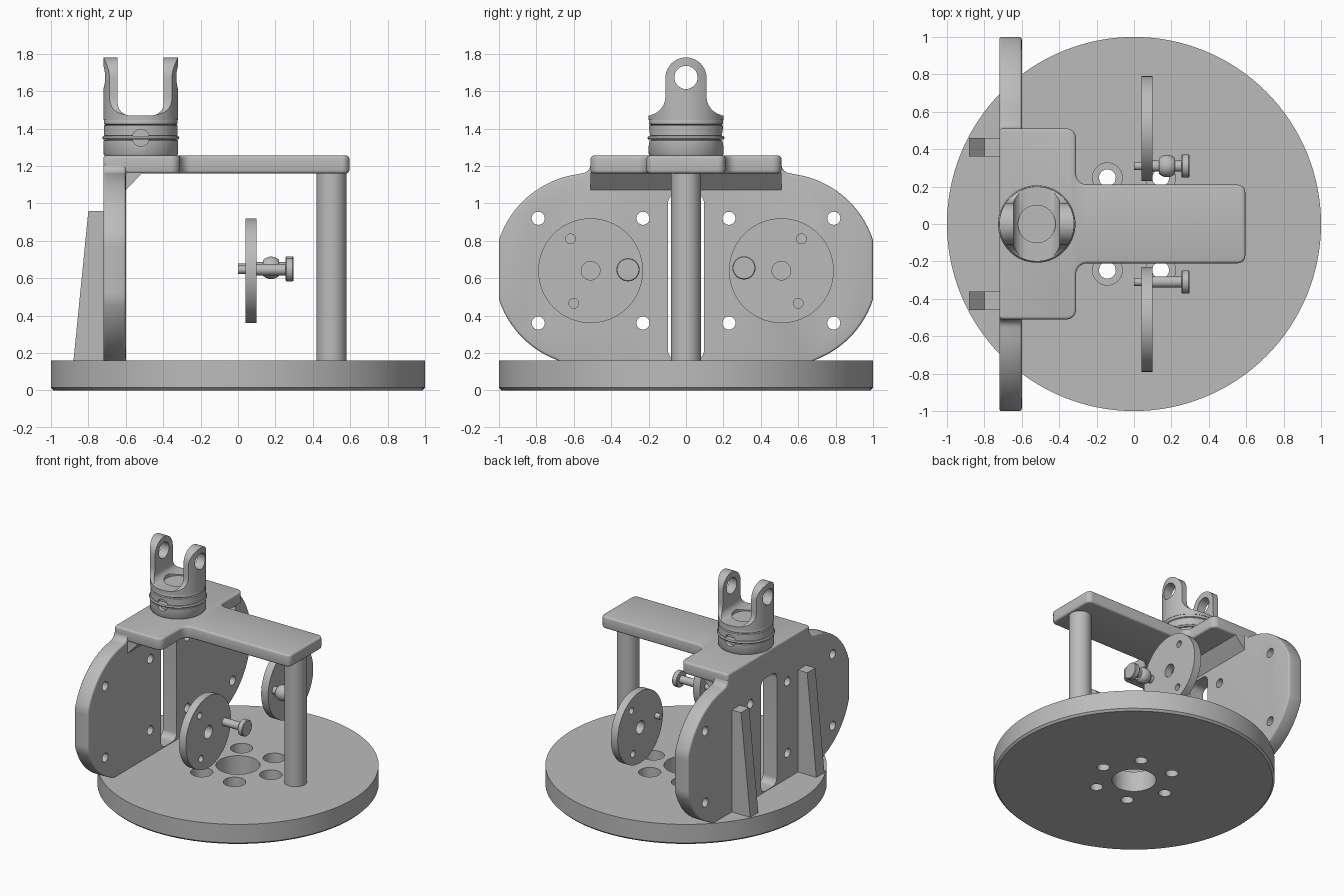
import bpy, bmesh, math
from mathutils import Vector, Matrix

old = bpy.data.objects.get("Cube")
if old:
    bpy.data.objects.remove(old, do_unlink=True)

GREY = (0.5, 0.5, 0.5, 1)
metal = bpy.data.materials.new("plain_grey")
metal.use_nodes = True
metal.diffuse_color = GREY
metal.node_tree.nodes["Principled BSDF"].inputs["Base Color"].default_value = GREY

# Maps (a, b, t) to model space for an extrusion or spin along each axis
AXES = {
    "x": lambda a, b, t: (t, a, b),
    "y": lambda a, b, t: (a, t, b),
    "z": lambda a, b, t: (a, b, t),
}


def finish(name, bm):
    bmesh.ops.recalc_face_normals(bm, faces=bm.faces)
    mesh = bpy.data.meshes.new(name)
    bm.to_mesh(mesh)
    bm.free()
    mesh.materials.append(metal)
    obj = bpy.data.objects.new(name, mesh)
    bpy.context.collection.objects.link(obj)
    return obj


def prism(name, pts, axis, lo, hi):
    """Extrude a flat outline along an axis."""
    bm = bmesh.new()
    verts = [bm.verts.new(AXES[axis](a, b, lo)) for a, b in pts]
    bmesh.ops.remove_doubles(bm, verts=verts, dist=0.0005)
    bm.verts.ensure_lookup_table()
    face = bm.faces.new(list(bm.verts))
    new = bmesh.ops.extrude_face_region(bm, geom=[face])["geom"]
    shift = Vector(AXES[axis](0, 0, hi - lo))
    bmesh.ops.translate(bm, vec=shift, verts=[v for v in new if isinstance(v, bmesh.types.BMVert)])
    return finish(name, bm)


def lathe(name, profile, axis="z", centre=(0, 0), seg=48):
    """Spin (radius, height) pairs about an axis and cap both ends."""
    bm = bmesh.new()
    turns = [2 * math.pi * i / seg for i in range(seg)]
    rings = [[bm.verts.new(AXES[axis](centre[0] + r * math.cos(t), centre[1] + r * math.sin(t), h))
              for t in turns] for r, h in profile]
    for low, high in zip(rings, rings[1:]):
        for i in range(seg):
            j = (i + 1) % seg
            bm.faces.new((low[i], low[j], high[j], high[i]))
    bm.faces.new(rings[0])
    bm.faces.new(rings[-1])
    return finish(name, bm)


def rod(name, r, axis, centre, lo, hi, seg=32):
    return lathe(name, [(r, lo), (r, hi)], axis, centre, seg)


def rounded(pts, radii, steps=8):
    """Replace polygon corners with circular arcs."""
    out = []
    for i, (p, r) in enumerate(zip(pts, radii)):
        p = Vector(p)
        if r == 0:
            out.append(tuple(p))
            continue
        u = (Vector(pts[i - 1]) - p).normalized()
        v = (Vector(pts[(i + 1) % len(pts)]) - p).normalized()
        half = u.angle(v) / 2
        a, b, w = p + u * r / math.tan(half), p + v * r / math.tan(half), math.sin(half)
        for k in range(steps + 1):
            t = k / steps
            c0, c1, c2 = (1 - t) ** 2, 2 * w * t * (1 - t), t * t
            out.append(tuple((a * c0 + p * c1 + b * c2) / (c0 + c1 + c2)))
    return out


def apply(obj, mod):
    with bpy.context.temp_override(object=obj, active_object=obj, selected_objects=[obj]):
        bpy.ops.object.modifier_apply(modifier=mod.name)


def boolean(obj, cutters, operation="DIFFERENCE"):
    for c in cutters:
        mod = obj.modifiers.new("cut", "BOOLEAN")
        mod.operation, mod.solver, mod.object = operation, "EXACT", c
        apply(obj, mod)
        bpy.data.objects.remove(c, do_unlink=True)


def soften(obj, width):
    mod = obj.modifiers.new("edge", "BEVEL")
    mod.width, mod.segments, mod.limit_method = width, 3, "ANGLE"
    mod.angle_limit = math.radians(60)
    apply(obj, mod)


# Round base with a centre bore and six counterbored bolt holes
base = lathe("base_disc", [(0.985, 0), (1, 0.015), (1, 0.16)], seg=128)
cuts = [rod("cutter", 0.157, "z", (0, 0), -1, 1, 48)]
for i in range(6):
    spot = [0.285 * f(i * math.pi / 3) for f in (math.cos, math.sin)]
    cuts += [rod("cutter", 0.045, "z", spot, -1, 1), rod("cutter", 0.08, "z", spot, 0.08, 1)]
boolean(base, cuts)

# Upright plate with two round wings
wing = [(0.51 + 0.515 * math.cos(a), 0.645 + 0.515 * math.sin(a))
        for a in [math.radians(-78 + 4 * i) for i in range(42)]]
wing = [(min(y, 1), z) for y, z in wing if z > 0.15 and y > 0.56]
wing = [(wing[0][0] - 0.02, 0.14)] + wing
wing += [(0.56 - 0.05 * math.sin(t), 1.21 - 0.05 * math.cos(t))
         for t in [math.pi / 2 * k / 6 for k in range(7)]]
plate = prism("upright_plate", wing + [(-y, z) for y, z in reversed(wing)], "x", -0.72, -0.6)
soften(plate, 0.02)
slot = [(-0.097, 0.165), (0.097, 0.165), (0.097, 1.05), (-0.097, 1.05)]
cuts = [prism("cutter", rounded(slot, [0.05] * 4), "x", -1, 0)]
cuts += [rod("cutter", 0.035, "x", (y, z), -1, 0)
         for y in (-0.79, -0.23, 0.23, 0.79) for z in (0.36, 0.92)]
boolean(plate, cuts)

# Tapered ribs behind the plate
for side, s in (("left", 1), ("right", -1)):
    prism("rib_" + side, [(-0.88, 0.155), (-0.71, 0.155), (-0.71, 0.96), (-0.8, 0.96)],
          "y", s * 0.36, s * 0.46)

# T-shaped top plate, its corner gusset and the support column
tee = [(-0.72, -0.51), (-0.31, -0.51), (-0.31, -0.21), (0.595, -0.21),
       (0.595, 0.21), (-0.31, 0.21), (-0.31, 0.51), (-0.72, 0.51)]
top = prism("top_plate", rounded(tee, [0.02, 0.05, 0.06, 0.04, 0.04, 0.06, 0.05, 0.02]), "z", 1.16, 1.255)
soften(top, 0.015)
prism("gusset", [(-0.61, 1.07), (-0.6, 1.07), (-0.51, 1.165), (-0.61, 1.165)], "y", -0.51, 0.51)
rod("support_column", 0.08, "z", (0.5, 0), 0.155, 1.165, 40)

# Crank discs with pins; only one pin carries a ball
for side, s, pin_z in (("back", 1, 0.655), ("front", -1, 0.645)):
    disc = rod("crank_disc_" + side, 0.28, "x", (s * 0.51, 0.64), 0.04, 0.1, 72)
    boolean(disc, [rod("cutter", r, "x", (s * y, z), -1, 1)
                   for r, y, z in ((0.05, 0.51, 0.64), (0.026, 0.617, 0.81), (0.026, 0.6, 0.465))])
    pin = [(0.022, 0), (0.022, 0.05), (0.03, 0.05), (0.03, 0.255),
           (0.058, 0.255), (0.062, 0.26), (0.062, 0.292), (0.058, 0.297)]
    lathe("crank_pin_" + side, pin, "x", (s * 0.31, pin_z), 32)
ball = [(0.06 * math.cos(t), 0.177 + 0.06 * math.sin(t)) for t in [0.13 * k for k in range(-6, 7)]]
lathe("pin_ball", ball, "x", (0.31, 0.655), 32)

# Swivel body of the fork, with a side socket at front and back
FX = -0.52
body = lathe("fork_body", [(0.19, 1.25), (0.2, 1.265), (0.2, 1.335), (0.19, 1.34), (0.19, 1.36),
                           (0.197, 1.362), (0.197, 1.415), (0.19, 1.42), (0.197, 1.425),
                           (0.197, 1.445), (0.19, 1.46)], centre=(FX, 0), seg=64)
boolean(body, [rod("cutter", 0.045, "y", (FX, 1.35), s * 0.165, s * 0.3) for s in (1, -1)])
seal = [(0.185, 1.34), (0.201, 1.341), (0.207, 1.35), (0.201, 1.359), (0.185, 1.36)]
lathe("seal_ring", seal, centre=(FX, 0), seg=64)

# Fork ears: a cylinder trimmed by the ear outline, then slotted and bored
ears = rod("fork_ears", 0.2, "z", (FX, 0), 1.445, 1.9, 64)
outline = [(-0.25, 1.4), (0.25, 1.4), (0.25, 1.47), (0.11, 1.47),
           (0.11, 1.78), (-0.11, 1.78), (-0.11, 1.47), (-0.25, 1.47)]
outline = rounded(outline, [0, 0, 0, 0.1, 0.1099, 0.1099, 0.1, 0])
boolean(ears, [prism("cutter", outline, "x", -1, 0)], "INTERSECT")
gap = [(FX - 0.123, 1.47), (FX + 0.123, 1.47), (FX + 0.123, 2), (FX - 0.123, 2)]
boolean(ears, [prism("cutter", rounded(gap, [0.065, 0.065, 0, 0]), "y", -1, 1),
               rod("cutter", 0.062, "x", (0, 1.673), -1, 0),
               rod("cutter", 0.1, "z", (FX, 0), 1.4, 1.5, 48)])

# Smooth the round surfaces, keep real edges sharp
for obj in bpy.context.collection.objects:
    if obj.type == "MESH" and metal.name in obj.data.materials:
        bpy.ops.object.select_all(action="DESELECT")
        obj.select_set(True)
        bpy.context.view_layer.objects.active = obj
        bpy.ops.object.shade_smooth_by_angle(angle=math.radians(35))
